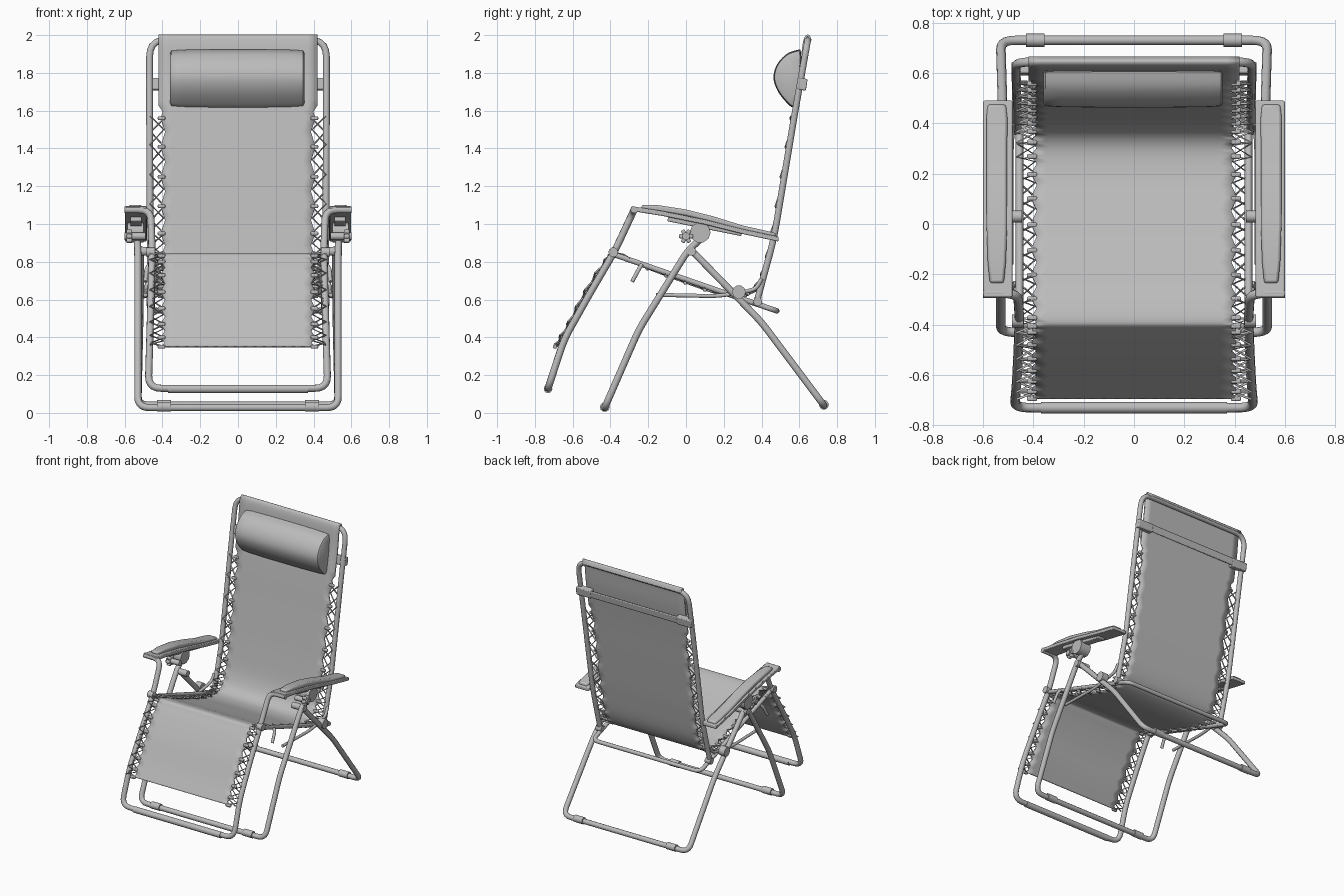
import bpy, bmesh, math
from mathutils import Vector

if "Cube" in bpy.data.objects:
    bpy.data.objects.remove(bpy.data.objects["Cube"])

GREY = bpy.data.materials.new("plain_grey")
GREY.use_nodes = True
GREY.diffuse_color = (0.5, 0.5, 0.5, 1)
GREY.node_tree.nodes["Principled BSDF"].inputs["Base Color"].default_value = (0.5, 0.5, 0.5, 1)
SIDES = (("left", 1), ("right", -1))


def add(name, mesh, angle=40):
    obj = bpy.data.objects.new(name, mesh)
    bpy.context.scene.collection.objects.link(obj)
    mesh.materials.clear()
    mesh.materials.append(GREY)
    bpy.ops.object.select_all(action="DESELECT")
    obj.select_set(True)
    bpy.context.view_layer.objects.active = obj
    bpy.ops.object.shade_smooth_by_angle(angle=math.radians(angle))
    return obj


def fillet(pts, radius, steps=5):
    """Round the corners of a polyline."""
    pts = [Vector(p) for p in pts]
    out = [pts[0]]
    for a, b, c in zip(pts, pts[1:], pts[2:]):
        r = min(radius, (a - b).length * 0.45, (c - b).length * 0.45)
        p, q = b + (a - b).normalized() * r, b + (c - b).normalized() * r
        for i in range(steps + 1):
            t = i / steps
            out.append(p * (1 - t) ** 2 + b * 2 * t * (1 - t) + q * t * t)
    return out + [pts[-1]]


def tube(name, pts, r, corner=0.0, sides=3):
    if corner:
        pts = fillet(pts, corner)
    cu = bpy.data.curves.new(name, "CURVE")
    cu.dimensions = "3D"
    cu.bevel_depth, cu.bevel_resolution, cu.use_fill_caps = r, sides, True
    sp = cu.splines.new("POLY")
    sp.points.add(len(pts) - 1)
    for sp_pt, p in zip(sp.points, pts):
        sp_pt.co = (*p, 1)
    tmp = bpy.data.objects.new(name, cu)
    mesh = bpy.data.meshes.new_from_object(tmp)
    bpy.data.objects.remove(tmp)
    return add(name, mesh, 50)


def hoop(name, half, r, corner):
    """U-shaped frame: half is a (x, y, z) path ending at the crossbar."""
    mirrored = [(-x, y, z) for x, y, z in reversed(half)]
    return tube(name, list(half) + mirrored, r, corner)


def loft(name, rings, closed=True, angle=40):
    bm = bmesh.new()
    rows = [[bm.verts.new(p) for p in ring] for ring in rings]
    n = len(rows[0])
    for a, b in zip(rows, rows[1:]):
        for i in range(n if closed else n - 1):
            j = (i + 1) % n
            bm.faces.new((a[i], a[j], b[j], b[i]))
    if closed:
        bm.faces.new(rows[0])
        bm.faces.new(rows[-1])
    bmesh.ops.recalc_face_normals(bm, faces=bm.faces)
    mesh = bpy.data.meshes.new(name)
    bm.to_mesh(mesh)
    bm.free()
    return add(name, mesh, angle)


def bevel(obj, width):
    mod = obj.modifiers.new("soft_edges", "BEVEL")
    mod.width, mod.segments = width, 2


def box(name, centre, size, tilt=0, soft=0.006):
    x, y, z = (s / 2 for s in size)
    ring = [(-y, -z), (y, -z), (y, z), (-y, z)]
    obj = loft(name, [[(sx, a, b) for a, b in ring] for sx in (-x, x)])
    obj.location, obj.rotation_euler = centre, (tilt, 0, 0)
    bevel(obj, soft)
    return obj


def smooth_path(pts, steps=8):
    """Catmull-Rom samples through 2D points."""
    p = [Vector(q) for q in [pts[0], *pts, pts[-1]]]
    out = []
    for a, b, c, d in zip(p, p[1:], p[2:], p[3:]):
        for i in range(steps):
            t = i / steps
            out.append(0.5 * (2 * b + (c - a) * t + (2 * a - 5 * b + 4 * c - d) * t * t
                              + (3 * b - a - 3 * c + d) * t ** 3))
    return out + [p[-1]]


# Tubular frames
hoop("backrest_frame", [(.465, .37, .57), (.465, .465, .92), (.468, .575, 1.58),
                        (.468, .645, 1.975)], .018, .09)
hoop("legrest_frame", [(.6, -.275, 1.075), (.462, -.275, 1.075), (.455, -.375, .86), (.46, -.51, .63),
                       (.467, -.645, .39), (.475, -.73, .13)], .019, .07)
hoop("seat_frame", [(.455, -.4, .845), (.455, .48, .54)], .015, .05)
hoop("front_leg_frame", [(.535, .1, .94), (.53, .01, .86), (.53, -.25, .44), (.53, -.43, .028)], .019, .06)
hoop("rear_leg_frame", [(.515, .02, .87), (.52, .4, .48), (.53, .73, .04)], .019, .06)
tube("legrest_bar_sleeve", [(-.37, -.73, .127), (.37, -.73, .127)], .023)

# Sling fabric from the top bar down to the leg rest
profile = smooth_path([(.66, 1.97), (.645, 1.997), (.625, 1.96), (.605, 1.8), (.562, 1.56), (.51, 1.25),
                       (.457, .95), (.405, .73), (.33, .63), (.2, .625), (0, .69), (-.2, .765),
                       (-.37, .835), (-.425, .8), (-.53, .64), (-.62, .47), (-.69, .35)])
COLS = 16


def half_width(i, z):
    if z > 1.6:
        return .42
    return .398 + .012 * math.cos(i * math.tau / 4)


rows = []
for i, (y, z) in enumerate(profile):
    w = half_width(i, z)
    rows.append([(w * (2 * k / COLS - 1), y, z) for k in range(COLS + 1)])
fabric = loft("sling_fabric", rows, closed=False, angle=60)
thick = fabric.modifiers.new("thickness", "SOLIDIFY")
thick.thickness, thick.offset = .012, 0

# Lacing zigzags between the fabric hem and the tubes
for side, s in SIDES:
    lace = []
    for i, (y, z) in enumerate(profile):
        if z < 1.58 and i % 2 == 0:
            x = .39 if i % 4 == 0 else .462
            lace.append((s * x, y + (.0 if i % 4 == 0 else .015), z))
    tube(f"{side}_lacing", lace, .006, sides=1)
    second = [(s * (.855 - abs(x)), y - .006, z + .012) for x, y, z in lace]
    tube(f"{side}_cross_lacing", second, .005, sides=1)
    for k, p in enumerate(lace[::2]):
        box(f"{side}_lace_toggle_{k}", (s * .405, p[1] - .004, p[2]), (.04, .02, .02))

# Head pillow
section = smooth_path([(.605, 1.925), (.54, 1.905), (.485, 1.85), (.463, 1.78), (.482, 1.71),
                       (.53, 1.645), (.57, 1.62), (.588, 1.7), (.602, 1.8), (.61, 1.9)], 4)
centre = Vector((.575, 1.775))
rings = []
for x, k in ((-.36, .86), (-.352, .95), (-.3, .98), (-.15, 1), (.15, 1), (.3, .98), (.345, .95), (.352, .86)):
    rings.append([(x, *(centre + (p - centre) * k)) for p in section])
loft("head_pillow", rings, angle=50)

# Strap wrapped round the backrest
box("pillow_strap", (0, .632, 1.74), (.97, .012, .055), -.16)
for side, s in SIDES:
    box(f"{side}_strap_loop", (s * .425, .617, 1.74), (.125, .045, .062), -.16)

# Armrests, joints and feet
arm_line = [(-.29, 1.082), (-.12, 1.055), (.1, 1.01), (.3, .96), (.49, .92)]
pad_line = [(-.235, 1.085, .028), (-.15, 1.083, .036), (0, 1.06, .041), (.15, 1.022, .041),
            (.3, .975, .041), (.42, .948, .042), (.475, .935, .036)]
for side, s in SIDES:
    def arm_ring(y, z, w, h, cx):
        return [(s * (cx + a * w), y, z + b * h) for a, b in ((-1, -1), (1, -1), (1, 1), (-1, 1))]

    bevel(loft(f"{side}_arm_support", [arm_ring(y, z, .058, .013, .541) for y, z in arm_line]), .005)
    bevel(loft(f"{side}_arm_pad", [arm_ring(y, z, w, .017, .545) for y, z, w in pad_line], angle=60), .01)
    box(f"{side}_arm_channel", (s * .54, .1, .99), (.06, .4, .03), -.2)
    tube(f"{side}_arm_hinge", [(s * .5, .075, .955), (s * .585, .075, .955)], .055)
    tube(f"{side}_lock_shaft", [(s * .49, 0, .935), (s * .6, 0, .935)], .02)
    for k in range(3):
        box(f"{side}_lock_knob_{k}", (s * .575, 0, .935), (.03, .075, .022), k * math.pi / 3)
    tube(f"{side}_lower_hinge", [(s * .495, .28, .64), (s * .545, .28, .64)], .036)
    tube(f"{side}_leg_pivot", [(s * .445, .03, .855), (s * .55, .03, .855)], .024)
    tube(f"{side}_knee_pivot", [(s * .44, -.385, .85), (s * .485, -.385, .85)], .026)
    tube(f"{side}_back_pivot", [(s * .44, .38, .59), (s * .485, .38, .59)], .024)
    tube(f"{side}_link_bar", [(s * .49, -.16, .625), (s * .49, .16, .618), (s * .49, .28, .635),
                              (s * .485, .37, .655), (s * .48, .4, .71)], .011, .05)
    tube(f"{side}_lock_lever", [(s * .47, -.235, .785), (s * .485, -.25, .76), (s * .49, -.285, .695)], .011)
    for end, y, z in (("front", -.43, .031), ("rear", .73, .043)):
        tube(f"{side}_{end}_foot_sleeve", [(s * .355, y, z), (s * .43, y, z)], .026)
